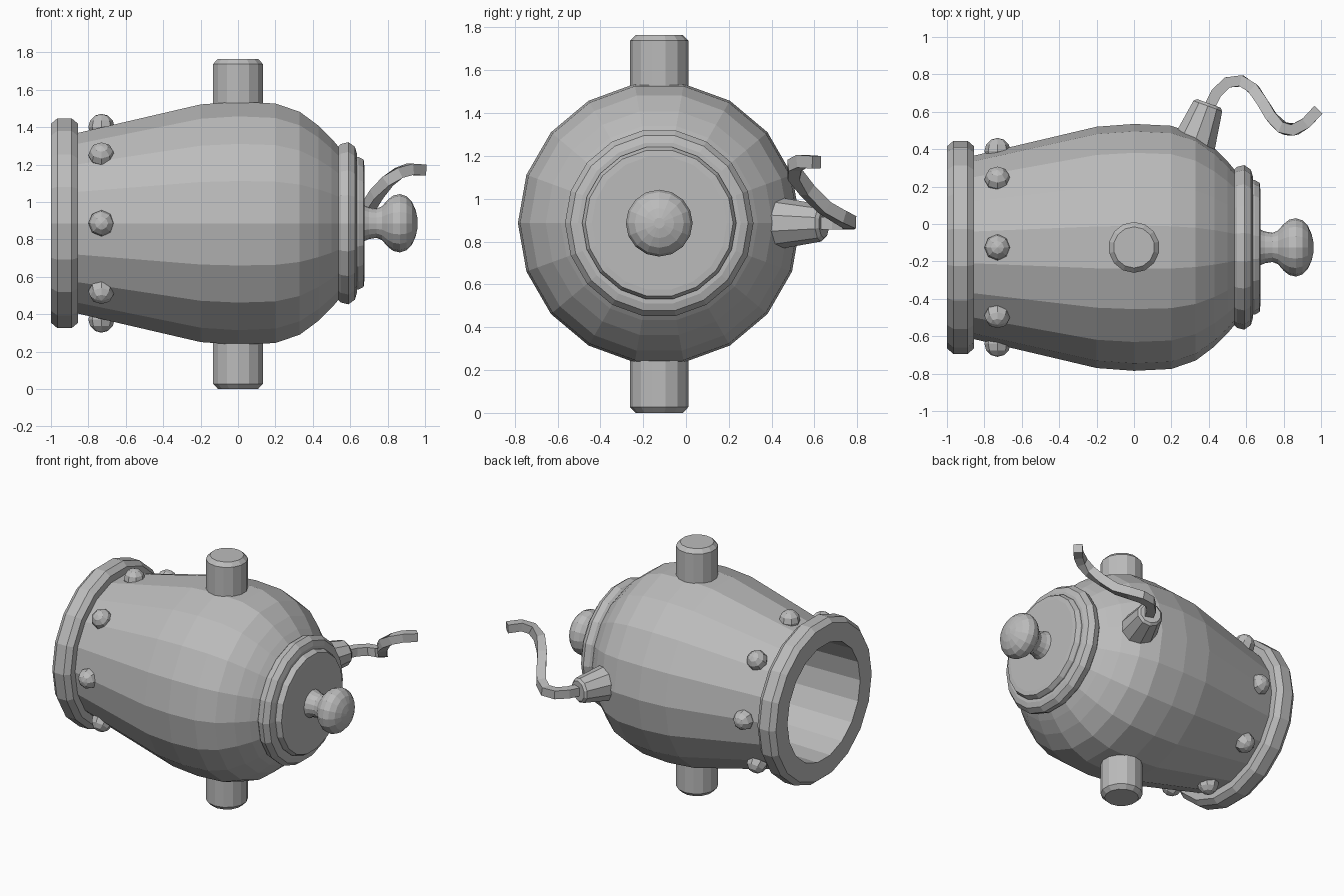
import bpy, bmesh, math
from mathutils import Vector, Matrix

old = bpy.data.objects.get("Cube")
if old:
    bpy.data.objects.remove(old)

grey = bpy.data.materials.new("iron grey")
grey.use_nodes = True
COLOUR = (0.5, 0.5, 0.5, 1)
grey.diffuse_color = COLOUR
grey.node_tree.nodes["Principled BSDF"].inputs["Base Color"].default_value = COLOUR

AXIS_Y, AXIS_Z = -0.125, 0.886
ALONG_X = Matrix.Translation((0, AXIS_Y, AXIS_Z)) @ Matrix.Rotation(math.pi / 2, 4, 'Y')


def lathe(name, profile, sides, matrix, closed=False):
    """Spin (height, radius) points about local z; cap the ends unless closed."""
    bm = bmesh.new()
    rings = []
    for h, r in profile:
        rings.append([bm.verts.new((r * math.cos(a), r * math.sin(a), h))
                      for a in (math.tau * (i + 0.5) / sides + math.pi / 2 - math.pi / sides
                                for i in range(sides))])
    pairs = list(zip(rings, rings[1:]))
    if closed:
        pairs.append((rings[-1], rings[0]))
    else:
        bm.faces.new(rings[0])
        bm.faces.new(rings[-1])
    for a, b in pairs:
        for i in range(sides):
            j = (i + 1) % sides
            bm.faces.new((a[i], a[j], b[j], b[i]))
    bmesh.ops.recalc_face_normals(bm, faces=bm.faces)
    bm.transform(matrix)
    mesh = bpy.data.meshes.new(name)
    bm.to_mesh(mesh)
    bm.free()
    mesh.materials.append(grey)
    obj = bpy.data.objects.new(name, mesh)
    bpy.context.collection.objects.link(obj)
    return obj


# Barrel with its hollow bore
lathe("barrel", [(0.3, 0.38), (-0.99, 0.41), (-0.9, 0.48), (-0.2, 0.645), (0, 0.66),
                 (0.2, 0.65), (0.33, 0.605), (0.43, 0.53), (0.5, 0.46), (0.55, 0.4)],
      18, ALONG_X)

# Muzzle ring
lathe("muzzle_ring", [(-1, 0.41), (-1, 0.54), (-0.965, 0.57), (-0.89, 0.57),
                      (-0.855, 0.54), (-0.855, 0.41)], 18, ALONG_X, closed=True)

# Stepped breech plates
lathe("breech_plate", [(0.53, 0.41), (0.55, 0.43), (0.59, 0.44), (0.625, 0.415), (0.635, 0.38)],
      18, ALONG_X)
lathe("breech_cap", [(0.6, 0.36), (0.645, 0.36), (0.672, 0.345), (0.675, 0.315)], 18, ALONG_X)

# Rear knob
lathe("rear_knob", [(0.665, 0.1), (0.7, 0.085), (0.74, 0.078), (0.77, 0.09), (0.8, 0.125),
                    (0.83, 0.148), (0.865, 0.156), (0.9, 0.145), (0.93, 0.115),
                    (0.95, 0.07), (0.96, 0.025)], 16, ALONG_X)

# Upper and lower trunnions
for name, base, way in (("upper_trunnion", 1.765, -1), ("lower_trunnion", 0, 1)):
    lathe(name, [(base, 0.11), (base + way * 0.027, 0.136), (base + way * 0.35, 0.136)],
          14, Matrix.Translation((0, AXIS_Y, 0)))

# Rivets behind the muzzle
dome = [(0.07 * math.sin(t), 0.07 * max(math.cos(t), 0.02))
        for t in (math.pi * (k / 6 - 0.5) for k in range(7))]
for i in range(8):
    turn = Matrix.Rotation(math.tau * i / 8, 4, 'X')
    lathe(f"rivet_{i + 1}", dome, 8,
          Matrix.Translation((-0.73, AXIS_Y, AXIS_Z)) @ turn @ Matrix.Translation((0, 0, 0.515)))

# Fuse holder
start, tip = Vector((0.325, 0.44, AXIS_Z)), Vector((0.4, 0.645, AXIS_Z))
aim = (tip - start).to_track_quat('Z', 'Y').to_matrix().to_4x4()
length = (tip - start).length
lathe("fuse_holder", [(-0.05, 0.125), (0, 0.12), (length - 0.015, 0.086), (length, 0.07)],
      10, Matrix.Translation(start) @ aim)

# Curling fuse with a square section
path = [(0.4, 0.62, 0.886), (0.44, 0.7, 0.886), (0.5, 0.757, 0.886), (0.575, 0.765, 0.89),
        (0.64, 0.72, 0.915), (0.69, 0.645, 0.96), (0.74, 0.565, 1.04), (0.8, 0.51, 1.11),
        (0.86, 0.505, 1.155), (0.92, 0.54, 1.175), (0.985, 0.61, 1.17)]
curve = bpy.data.curves.new("fuse", 'CURVE')
curve.dimensions = '3D'
curve.twist_mode = 'Z_UP'
curve.bevel_depth = 0.042
curve.bevel_resolution = 0
curve.use_fill_caps = True
line = curve.splines.new('POLY')
line.points.add(len(path) - 1)
for point, co in zip(line.points, path):
    point.co = (*co, 1)
    point.tilt = math.pi / 4
curve.materials.append(grey)
fuse = bpy.data.objects.new("fuse", curve)
bpy.context.collection.objects.link(fuse)
bpy.context.view_layer.objects.active = fuse
fuse.select_set(True)
bpy.ops.object.convert(target='MESH')
for face in fuse.data.polygons:
    face.use_smooth = False
